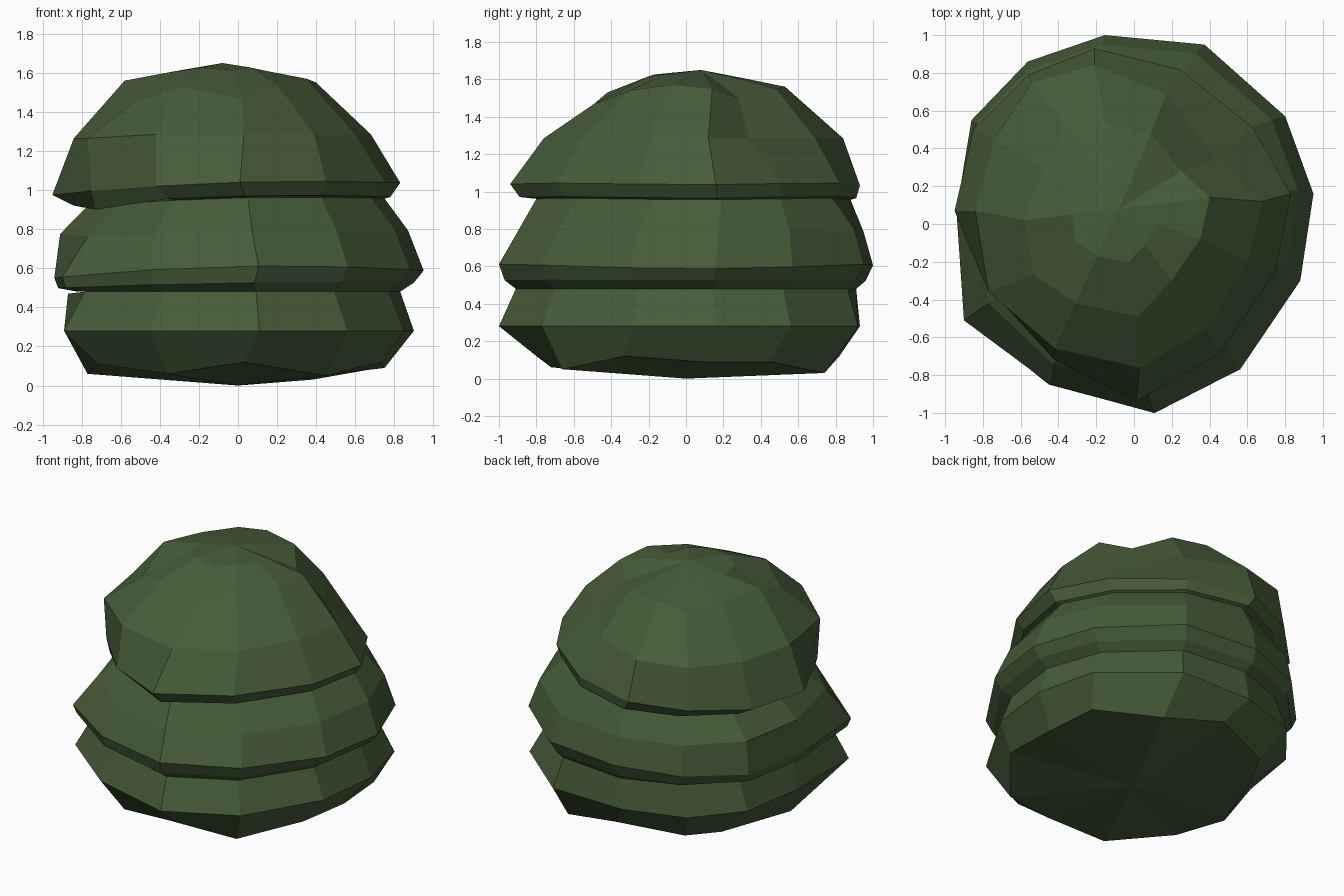
import bpy, bmesh

if "Cube" in bpy.data.objects:
    bpy.data.objects.remove(bpy.data.objects["Cube"])

# One leaf colour
leaf = bpy.data.materials.new("dark_leaf_green")
leaf.diffuse_color = (0.061, 0.107, 0.041, 1)
leaf.use_nodes = True
leaf.node_tree.nodes["Principled BSDF"].inputs["Base Color"].default_value = leaf.diffuse_color

# Irregular twelve-sided outlines, starting at the front and going round
LOWER = [(.10, -1.0), (.56, -.77), (.88, -.30), (.95, .16), (.80, .57), (.37, .95),
         (-.16, 1.0), (-.57, .86), (-.87, .55), (-.95, .07), (-.91, -.51), (-.45, -.85)]
UPPER = [(.01, -.94), (.45, -.69), (.75, -.25), (.83, .16), (.63, .51), (.24, .82),
         (-.21, .93), (-.56, .79), (-.85, .50), (-.95, .07), (-.75, -.36), (-.42, -.72)]
BASE_RIDGE = [(.11, -1.0), (.56, -.77), (.85, -.28), (.90, .16), (.80, .56), (.37, .92),
              (-.16, .93), (-.57, .80), (-.82, .50), (-.89, .07), (-.89, -.50), (-.45, -.85)]
DOME_SIDE = [(.03, -.76), (.39, -.55), (.60, -.20), (.68, .12), (.44, .34), (.17, .69),
             (-.21, .84), (-.54, .75), (-.74, .45), (-.84, .07), (-.77, -.36), (-.42, -.66)]
# Wavy rims with their own heights
GROUND_RIM = [(.03, -.80, .12), (.45, -.66, .05), (.73, -.33, .12), (.75, .08, .09),
              (.72, .45, .09), (.38, .74, .03), (-.04, .82, .12), (-.46, .67, .08),
              (-.58, .44, .05), (-.77, -.04, .06), (-.71, -.44, .11), (-.36, -.72, .06)]
DOME_RIM = [(.02, -.49, 1.47), (.20, -.30, 1.54), (.35, -.08, 1.57), (.40, .14, 1.55),
            (.25, .28, 1.50), (.09, .48, 1.55), (-.15, .53, 1.56), (-.36, .52, 1.53),
            (-.48, .29, 1.55), (-.58, .02, 1.56), (-.53, -.27, 1.45), (-.31, -.42, 1.53)]
TIP = (-.08, .08, 1.65)


def fit(outline, z, x0, x1, y0, y1, tilt=0, droop=0, **moved):
    """Fit an outline into bounds, tilted and drooping sideways; v<index>=point moves a corner."""
    xs, ys = [p[0] for p in outline], [p[1] for p in outline]
    fx = (x1 - x0) / (max(xs) - min(xs))
    fy = (y1 - y0) / (max(ys) - min(ys))
    pts = []
    for px, py in outline:
        x, y = x0 + (px - min(xs)) * fx, y0 + (py - min(ys)) * fy
        pts.append((x, y, z + tilt * x - droop * x * x))
    for key, p in moved.items():
        pts[int(key[1:])] = p
    return pts


def tier(name, rings, tip=None, base=None):
    """Loft rings (listed bottom to top), with optional centre points closing the ends."""
    bm = bmesh.new()
    loops = [[bm.verts.new(p) for p in r] for r in rings]
    n = len(loops[0])
    for low, high in zip(loops, loops[1:]):
        for i in range(n):
            j = (i + 1) % n
            bm.faces.new((low[i], low[j], high[j], high[i]))
    for point, loop in ((tip, loops[-1]), (base, loops[0])):
        if point:
            v = bm.verts.new(point)
            for i in range(n):
                bm.faces.new((loop[i], loop[(i + 1) % n], v))
    bmesh.ops.recalc_face_normals(bm, faces=bm.faces)
    mesh = bpy.data.meshes.new(name)
    bm.to_mesh(mesh)
    bm.free()
    mesh.materials.append(leaf)
    ob = bpy.data.objects.new(name, mesh)
    bpy.context.collection.objects.link(ob)


# Bottom tier: shallow underside, widest low down, leaning in to the first crease
tier("bottom_tier", [
    GROUND_RIM,
    [(x, y, .28) for x, y in BASE_RIDGE],
    fit(LOWER, .48, -.82, .83, -.91, .91, v9=(-.87, .07, .47)),
], base=(0, 0, 0))

# Middle tier: short tucked underside, ridge, then a long slope up to the second crease
crease = fit(UPPER, .96, -.77, .75, -.80, .88, .025, .04)
tier("middle_tier", [
    fit(LOWER, .48, -.82, .83, -.91, .91),
    fit(LOWER, .525, -.92, .90, -.97, .96, .015, .015),
    fit(LOWER, .61, -.94, .95, -1.0, 1.0, .02, .045),
    fit(LOWER, .785, -.91, .87, -.90, .95, .01, v10=(-.77, -.42, .76), v11=(-.43, -.74, .77)),
    crease,
])

# Top tier: tucked underside, ridge and rounded dome
crown = [(TIP[0] + .5 * (x - TIP[0]), TIP[1] + .5 * (y - TIP[1]),
          z + (.8 if y < -.1 else .52) * (TIP[2] - z)) for x, y, z in DOME_RIM]
tier("top_tier", [
    crease,
    fit(UPPER, .97, -.84, .78, -.89, .91, .025, .04, v10=(-.73, -.35, .90)),
    fit(UPPER, 1.04, -.95, .83, -.94, .93, .03, .04),
    [(x, y, 1.285 if x > -.7 else 1.265) for x, y in DOME_SIDE],
    DOME_RIM,
    crown,
], tip=TIP)
